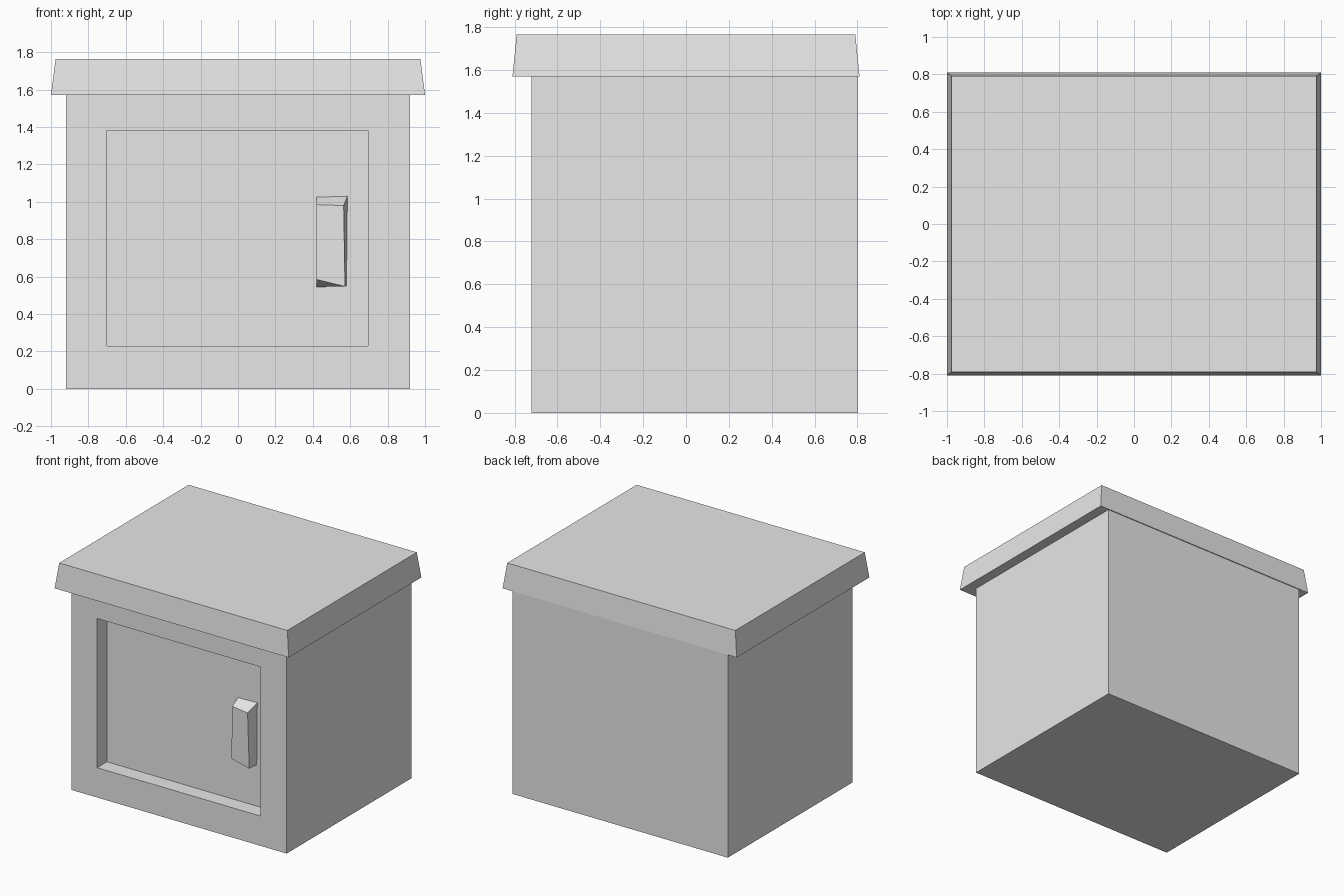
import bpy
import bmesh

default = bpy.data.objects.get("Cube")
if default:
    bpy.data.objects.remove(default, do_unlink=True)

grey = bpy.data.materials.new("light_grey")
grey.use_nodes = True
grey.diffuse_color = (0.8, 0.8, 0.8, 1)
grey.node_tree.nodes["Principled BSDF"].inputs["Base Color"].default_value = (0.8, 0.8, 0.8, 1)

# Half sizes and heights shared by the parts
FRONT, BACK = -0.72, 0.803
PANEL = -0.6
BODY_TOP = 1.6


def rect(x0, x1, y0, y1, z):
    """Four corners of a level rectangle."""
    return [(x0, y0, z), (x1, y0, z), (x1, y1, z), (x0, y1, z)]


def upright(x0, x1, z0, z1, y):
    """Four corners of a rectangle facing the front."""
    return [(x0, y, z0), (x1, y, z0), (x1, y, z1), (x0, y, z1)]


def bridge(bm, a, b):
    """Join two four-cornered loops with side faces."""
    for i in range(4):
        j = (i + 1) % 4
        bm.faces.new((a[i], a[j], b[j], b[i]))


def build(name, loops):
    """Closed shape skinned through a chain of four-cornered loops."""
    bm = bmesh.new()
    rings = [[bm.verts.new(p) for p in loop] for loop in loops]
    for a, b in zip(rings, rings[1:]):
        bridge(bm, a, b)
    bm.faces.new(rings[0])
    bm.faces.new(rings[-1])
    bmesh.ops.recalc_face_normals(bm, faces=bm.faces)
    mesh = bpy.data.meshes.new(name)
    bm.to_mesh(mesh)
    bm.free()
    mesh.materials.append(grey)
    obj = bpy.data.objects.new(name, mesh)
    bpy.context.collection.objects.link(obj)
    return obj


# Cabinet body: back wall to front frame, then inwards to the sunken door panel
build("cabinet_body", [
    upright(-0.92, 0.92, 0.0, BODY_TOP, BACK),
    upright(-0.92, 0.92, 0.0, BODY_TOP, FRONT),
    upright(-0.7, 0.695, 0.23, 1.382, FRONT),
    upright(-0.7, 0.695, 0.23, 1.382, PANEL),
])

# Lid: slightly tapered slab overhanging the front and both sides
build("lid", [
    rect(-1.0, 1.0, -0.81, 0.81, 1.57),
    rect(-0.975, 0.975, -0.79, 0.79, 1.765),
])

# Door handle: slightly crooked wedge standing on the door panel
build("door_handle", [
    [(0.42, PANEL, 0.545), (0.58, PANEL, 0.55), (0.585, PANEL, 1.03), (0.42, PANEL, 1.025)],
    [(0.42, -0.68, 0.585), (0.572, -0.68, 0.548), (0.565, -0.69, 0.98), (0.42, -0.67, 0.985)],
])
